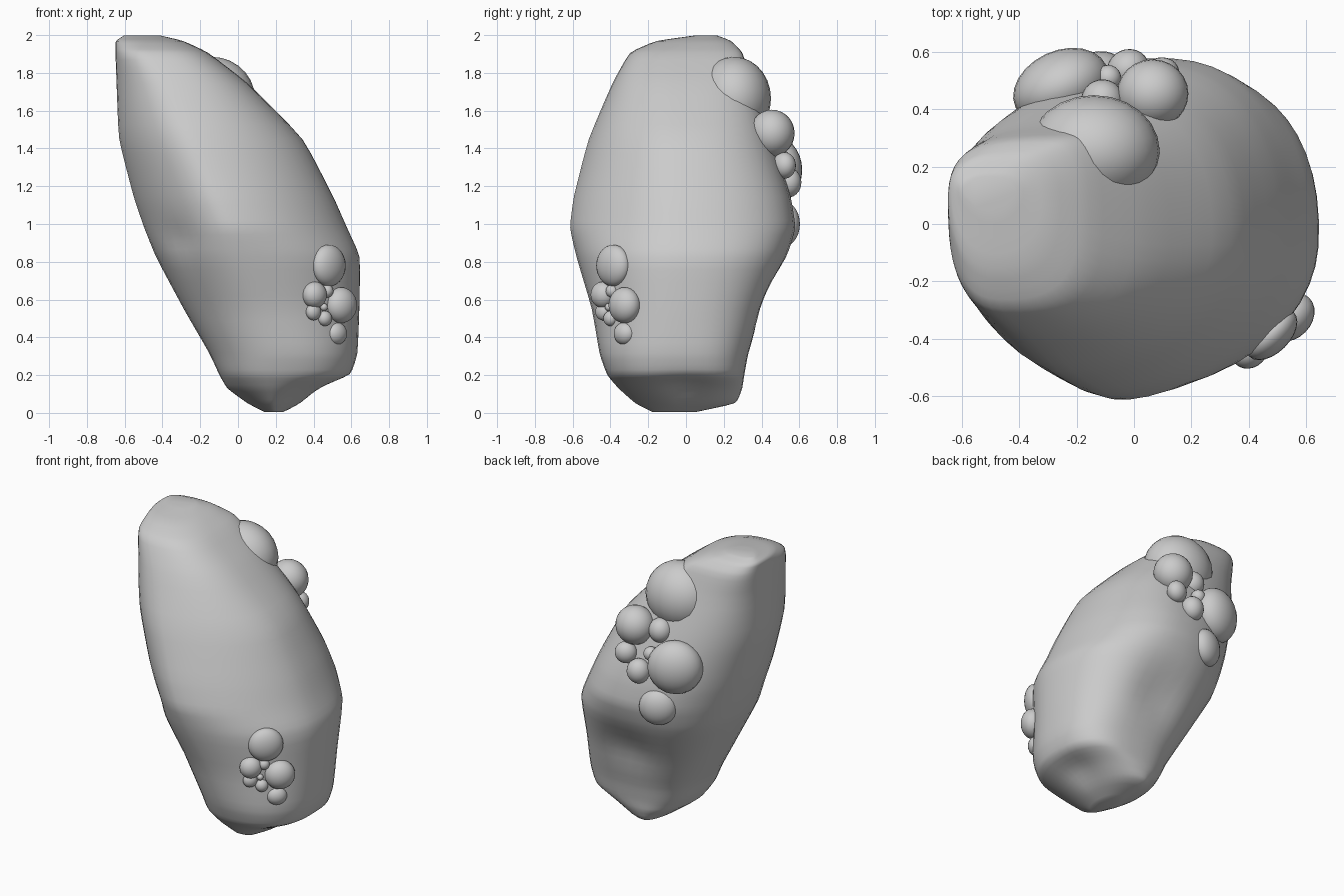
import bpy, bmesh
from math import sin, cos, pi, exp, radians
from mathutils import Vector

# Rock cross-sections: z, xmin, xmax, ymin, ymax, y of left tip, y of right tip,
# x of front tip, x of back tip, squareness
LEVELS = [
    (0.00, 0.15, 0.23, -0.17, 0.03, -.06, -.06, 0.19, 0.17, 2.0),
    (0.05, 0.05, 0.34, -0.27, 0.27, -.05, -.05, 0.18, 0.14, 1.7),
    (0.13, -.06, 0.46, -0.36, 0.30, -.05, -.05, 0.19, 0.18, 2.1),
    (0.20, -.10, 0.60, -0.42, 0.31, -.05, -.05, 0.22, 0.25, 2.5),
    (0.31, -.15, 0.635, -0.46, 0.33, -.04, -.05, 0.22, 0.25, 2.4),
    (0.55, -.29, 0.645, -0.50, 0.41, -.02, -.05, 0.12, 0.20, 2.2),
    (0.83, -.44, 0.65, -0.585, 0.54, 0.0, -.05, 0.00, 0.12, 2.1),
    (0.98, -.50, 0.58, -0.62, 0.585, 0.0, -.05, -.05, 0.10, 1.9),
    (1.14, -.555, 0.51, -0.60, 0.56, 0.0, -.05, -.12, 0.05, 1.9),
    (1.45, -.635, 0.35, -0.52, 0.46, 0.0, -.05, -.25, -.08, 2.0),
    (1.75, -.645, 0.05, -0.39, 0.35, 0.02, -.05, -.35, -.20, 2.4),
    (1.91, -.65, -.16, -0.30, 0.30, 0.06, 0.00, -.45, -.30, 2.9),
    (1.97, -.65, -.29, -0.16, 0.24, 0.10, 0.06, -.48, -.42, 2.5),
    (2.00, -.60, -.42, 0.06, 0.16, 0.12, 0.12, -.50, -.50, 2.0),
]
SEG, SUB = 48, 4


def ring_point(level, t):
    z, x0, x1, y0, y1, yl, yr, xf, xb, n = level
    c, s = cos(t), sin(t)
    tx, ty = (xb if s > 0 else xf), (yr if c > 0 else yl)
    # fuller back corners, flatter front facets
    n += 0.35 if s > 0 else (-0.15 if c > 0 else -0.3)
    u, v = abs(c) ** (2 / n), abs(s) ** (2 / n)
    # blend from the side tip to the front/back tip in each quarter
    x = tx + ((x1 if c > 0 else x0) - tx) * u
    y = ty + ((y1 if s > 0 else y0) - ty) * v
    return Vector((x, y, z))


# Dents: centre, push direction, radius, depth
DENTS = [
    (Vector((0.15, 0.42, 0.62)), Vector((0, -1, 0)), 0.15, 0.05),
    (Vector((-0.30, -0.40, 0.92)), Vector((0.4, 0.9, 0)), 0.09, 0.03),
    (Vector((0.45, 0.0, 0.13)), Vector((-0.4, 0, 0.9)), 0.12, 0.03),
]


def dented(p):
    for centre, push, radius, depth in DENTS:
        p = p + push * depth * exp(-((p - centre).length / radius) ** 2)
    return p


# Rock body
rows = []
for a, b in zip(LEVELS, LEVELS[1:]):
    for k in range(SUB):
        rows.append([p + (q - p) * k / SUB for p, q in zip(a, b)])
rows.append(LEVELS[-1])
bm = bmesh.new()
rings = [[bm.verts.new(dented(ring_point(r, 2 * pi * (i + 0.5) / SEG))) for i in range(SEG)]
         for r in rows]
for lo, hi in zip(rings, rings[1:]):
    for i in range(SEG):
        j = (i + 1) % SEG
        bm.faces.new((lo[i], lo[j], hi[j], hi[i]))
bm.faces.new(rings[0][::-1])
bm.faces.new(rings[-1])
mesh = bpy.data.meshes.new("rock")
bm.to_mesh(mesh)
bm.free()
mesh.shade_smooth()
rock = bpy.data.objects.new("rock", mesh)
bpy.context.collection.objects.link(rock)
smooth = rock.modifiers.new("soften", "SMOOTH")
smooth.factor, smooth.iterations = 0.5, 4


# Clusters of flattened round growths: x, y, z, width along surface, thickness, height
def cluster(name, yaw, blobs):
    for k, (x, y, z, w, t, h) in enumerate(blobs):
        bpy.ops.mesh.primitive_uv_sphere_add(segments=24, ring_count=14, radius=1,
                                             location=(x, y, z), rotation=(0, 0, radians(yaw)))
        ob = bpy.context.object
        ob.name = f"{name}_{k + 1}"
        ob.scale = (w, t, h)
        bpy.ops.object.shade_smooth()


cluster("back_growth_large", 0, [
    (-0.14, 0.255, 1.665, .23, .195, .22),
    (0.065, 0.455, 1.48, .125, .12, .125),
])
cluster("back_growth", 25, [
    (-0.255, 0.48, 1.285, .175, .125, .175),
    (-0.11, 0.43, 1.48, .075, .075, .08),
    (0.09, 0.52, 1.31, .07, .06, .07),
    (-0.02, 0.54, 1.22, .075, .07, .08),
    (-0.09, 0.51, 1.345, .045, .045, .045),
    (-0.15, 0.515, 1.00, .12, .08, .12),
])
cluster("front_growth", 45, [
    (0.48, -0.385, 0.78, .11, .065, .11),
    (0.545, -0.325, 0.57, .095, .075, .095),
    (0.405, -0.44, 0.625, .07, .06, .07),
    (0.47, -0.39, 0.645, .035, .035, .035),
    (0.40, -0.44, 0.535, .045, .035, .045),
    (0.46, -0.40, 0.50, .04, .035, .04),
    (0.455, -0.41, 0.56, .02, .02, .02),
    (0.52, -0.325, 0.42, .065, .05, .06),
])
